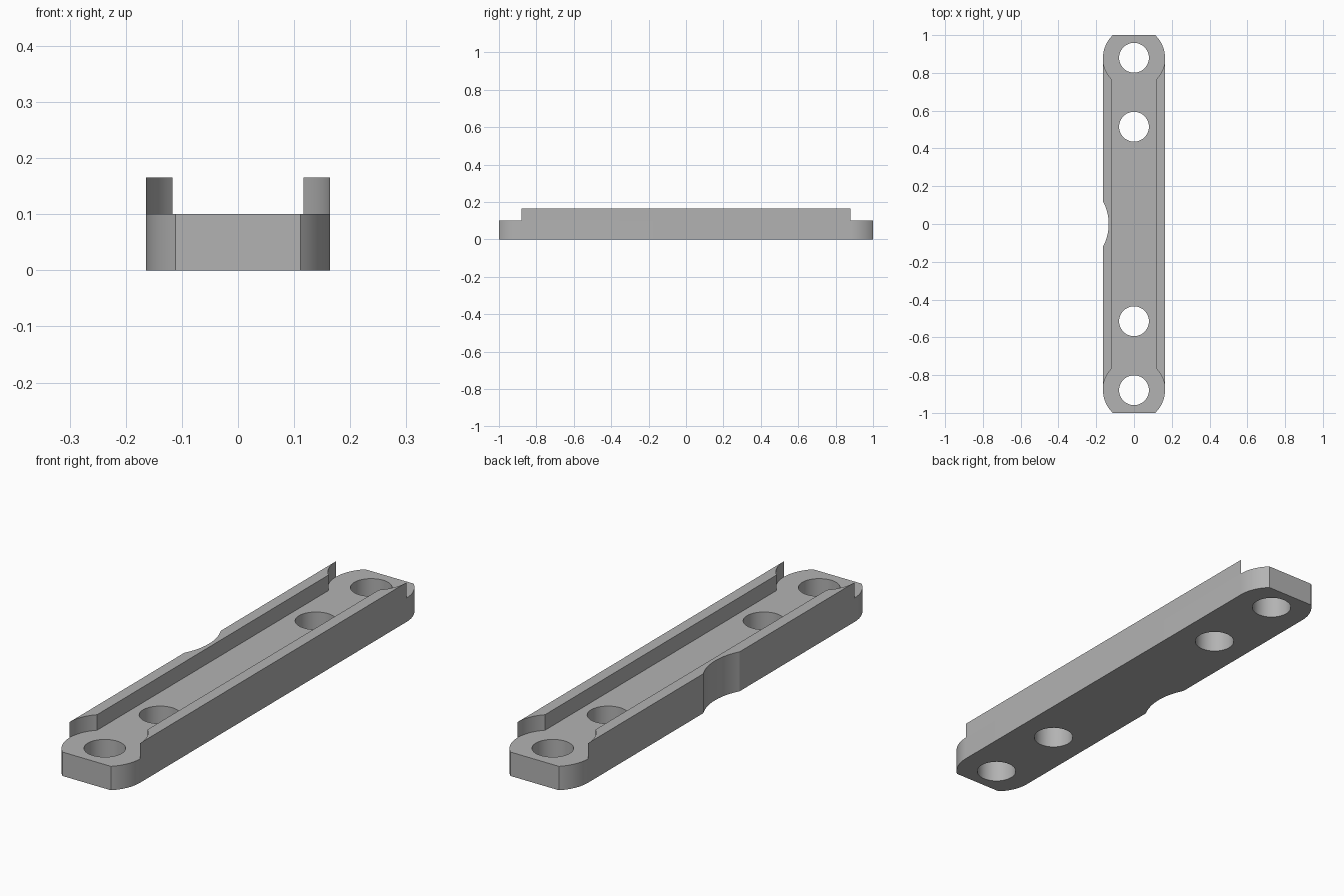
import bpy, bmesh, math

cube = bpy.data.objects.get("Cube")
if cube:
    bpy.data.objects.remove(cube, do_unlink=True)

HALF_W, INNER, BASE_H, RAIL_H = 0.164, 0.1165, 0.10, 0.165
END_Y = 0.88                 # centre of each rounded end
NOTCH_Y, NOTCH_X = 0.12, -0.134

grey = bpy.data.materials.new("plain grey")
grey.use_nodes = True
grey.diffuse_color = (0.45, 0.45, 0.45, 1)
grey.node_tree.nodes["Principled BSDF"].inputs["Base Color"].default_value = grey.diffuse_color


def arc(cx, cy, r, a0, a1, n=12):
    """Points along an arc from angle a0 to a1."""
    angles = [a0 + (a1 - a0) * i / n for i in range(n + 1)]
    return [(cx + r * math.cos(a), cy + r * math.sin(a)) for a in angles]


def prism(name, points, z0, z1):
    """Extrude a flat outline from z0 up to z1."""
    bm = bmesh.new()
    face = bm.faces.new([bm.verts.new((x, y, z0)) for x, y in points])
    top = bmesh.ops.extrude_face_region(bm, geom=[face])["geom"]
    verts = [v for v in top if isinstance(v, bmesh.types.BMVert)]
    bmesh.ops.translate(bm, verts=verts, vec=(0, 0, z1 - z0))
    bmesh.ops.recalc_face_normals(bm, faces=bm.faces)
    mesh = bpy.data.meshes.new(name)
    bm.to_mesh(mesh)
    bm.free()
    mesh.materials.append(grey)
    obj = bpy.data.objects.new(name, mesh)
    bpy.context.collection.objects.link(obj)
    return obj


def smooth(obj):
    bpy.ops.object.select_all(action="DESELECT")
    obj.select_set(True)
    bpy.context.view_layer.objects.active = obj
    bpy.ops.object.shade_smooth_by_angle(angle=math.radians(25))


# Shallow curved relief in the middle of the right edge, from back to front
depth = NOTCH_X + HALF_W
notch_r = (NOTCH_Y ** 2 + depth ** 2) / (2 * depth)
notch_a = math.asin(NOTCH_Y / notch_r)
notch = arc(NOTCH_X - notch_r, 0, notch_r, notch_a, -notch_a, 20)

# Base plate with truncated round ends
end_a = math.asin((1 - END_Y) / HALF_W)
corner = arc(0, END_Y, HALF_W, 0, end_a)
outline = corner + [(-x, y) for x, y in reversed(corner)] + notch
outline += [(-x, -y) for x, y in corner] + [(x, -y) for x, y in reversed(corner)]
base = prism("base_plate", outline, 0, BASE_H)

# Four screw holes
for y in (-END_Y, -0.515, 0.515, END_Y):
    cutter = prism("hole_cutter", arc(0, y, 0.079, 0, math.tau, 48)[:-1], -0.1, 0.3)
    cutter.hide_render = True
    cutter.hide_set(True)
    cut = base.modifiers.new("screw_hole", "BOOLEAN")
    cut.operation, cut.solver, cut.object = "DIFFERENCE", "EXACT", cutter
bpy.context.view_layer.objects.active = base
base.select_set(True)
for cut in list(base.modifiers):
    used = cut.object
    bpy.ops.object.modifier_apply(modifier=cut.name)
    bpy.data.objects.remove(used, do_unlink=True)
smooth(base)

# Side rails, scooped concentrically around the end holes
scoop = arc(0, END_Y, HALF_W, 0, -math.acos(INNER / HALF_W))
rail = scoop + [(x, -y) for x, y in reversed(scoop)]
smooth(prism("left_rail", rail, BASE_H, RAIL_H))
smooth(prism("right_rail", [(-x, y) for x, y in rail] + notch[::-1], BASE_H, RAIL_H))
